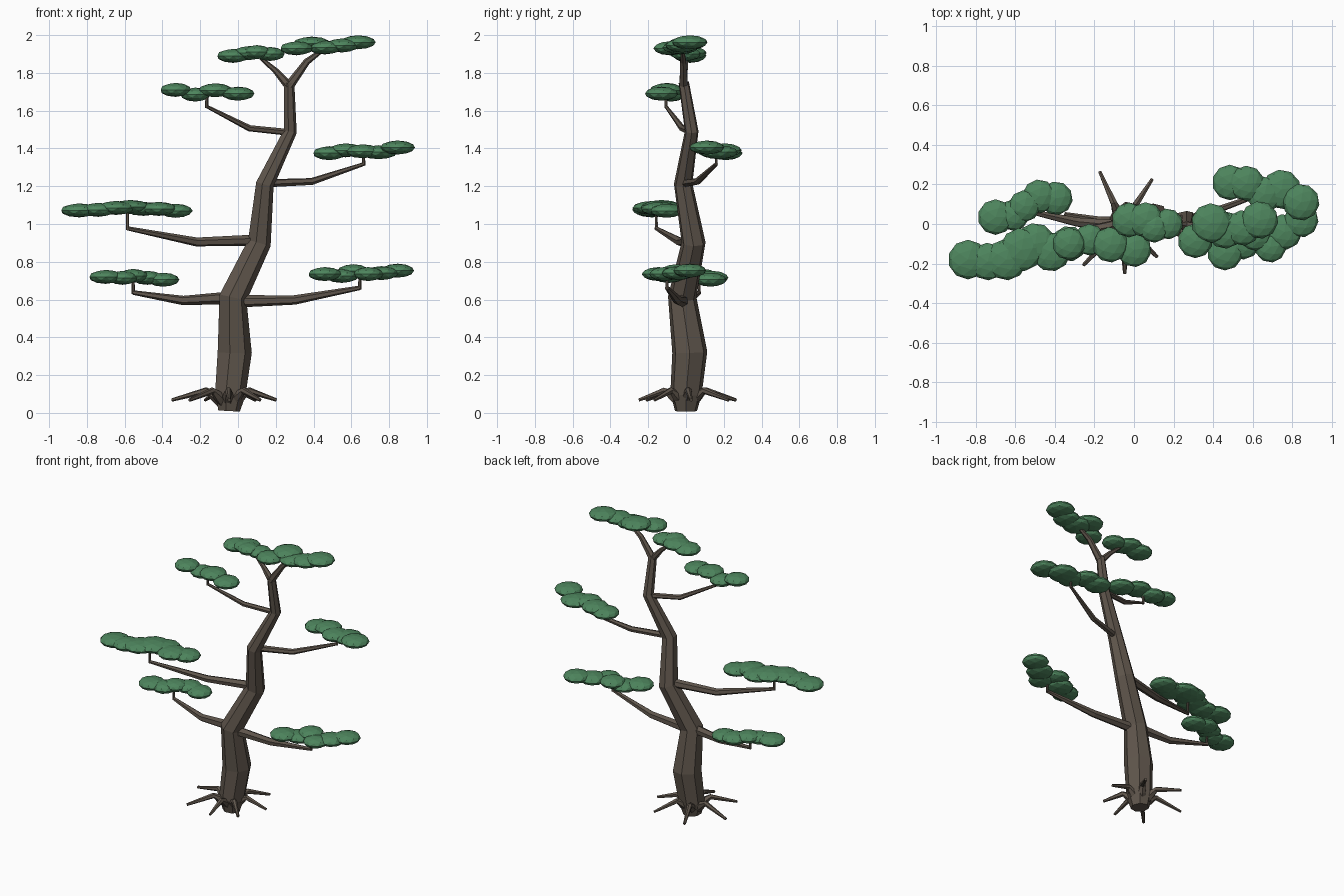
import bpy, bmesh, math
from mathutils import Vector, Matrix


def material(name, color):
    m = bpy.data.materials.new(name)
    m.diffuse_color = (*color, 1)
    return m


BARK = material("bark", (0.115, 0.092, 0.072))
LEAF = material("needles", (0.075, 0.235, 0.11))


def finish(name, bm, mat):
    bmesh.ops.recalc_face_normals(bm, faces=bm.faces)
    me = bpy.data.meshes.new(name)
    bm.to_mesh(me)
    bm.free()
    me.materials.append(mat)
    ob = bpy.data.objects.new(name, me)
    bpy.context.collection.objects.link(ob)
    return ob


def add_tube(bm, path, sides):
    """Tapered faceted tube through (x, y, z, radius) points."""
    pts = [Vector(p[:3]) for p in path]
    rings = []
    q = None
    prev = None
    for i, p in enumerate(pts):
        t = (pts[min(i + 1, len(pts) - 1)] - pts[max(i - 1, 0)]).normalized()
        if q is None:
            q = Vector((0, 0, 1)).rotation_difference(t)
        else:
            q = prev.rotation_difference(t) @ q
        prev = t
        ring = []
        for k in range(sides):
            a = math.tau * k / sides
            ring.append(bm.verts.new(
                p + q @ Vector((math.cos(a), math.sin(a), 0)) * path[i][3]))
        rings.append(ring)
    for a, b in zip(rings, rings[1:]):
        for k in range(sides):
            n = (k + 1) % sides
            bm.faces.new((a[k], a[n], b[n], b[k]))
    bm.faces.new(rings[0])
    bm.faces.new(rings[-1])


def tubes(name, paths, sides):
    bm = bmesh.new()
    for p in paths:
        add_tube(bm, p, sides)
    return finish(name, bm, BARK)


def pad(name, blobs, half=0.037):
    """Foliage cloud: flattened icospheres at (x, y, z, radius)."""
    bm = bmesh.new()
    for i, (x, y, z, r) in enumerate(blobs):
        bmesh.ops.create_icosphere(
            bm, subdivisions=2, radius=1,
            matrix=Matrix.Translation((x, y, z))
            @ Matrix.Rotation(i * 1.3, 4, 'Z')
            @ Matrix.Diagonal((r, r, half, 1)))
    return finish(name, bm, LEAF)


# Zigzag trunk
tubes("trunk", [[(-0.05, 0, 0.01, 0.06), (-0.045, 0, 0.1, 0.085),
                 (-0.022, 0.02, 0.32, 0.095), (-0.03, -0.02, 0.61, 0.077),
                 (0.11, 0.04, 0.9, 0.065), (0.14, -0.015, 1.21, 0.05),
                 (0.275, 0.03, 1.49, 0.037), (0.27, -0.012, 1.75, 0.028)]], 7)

# Surface roots arching out of the base
roots = []
for deg, reach in ((6, .26), (57, .27), (114, .29), (170, .30),
                   (226, .29), (272, .25), (316, .24)):
    c, s = math.cos(math.radians(deg)), math.sin(math.radians(deg))
    roots.append([(-0.055 + c * r, s * r, z, w) for r, z, w in
                  ((0.01, 0.035, 0.03), (0.07, 0.09, 0.029),
                   (0.115, 0.118, 0.018), (reach, 0.068, 0.009))])
tubes("roots", roots, 6)

# Branches: start, elbow, end, height of foliage above the end
branches = {
    "lower_left_branch": ((-0.03, -0.015, 0.61, .034), (-0.29, 0.01, 0.595, .025),
                          (-0.555, 0.07, 0.637, .012), 0.71),
    "lower_right_branch": ((-0.02, -0.015, 0.59, .033), (0.30, -0.045, 0.598, .025),
                           (0.645, -0.1, 0.662, .012), 0.72),
    "middle_left_branch": ((0.10, 0.035, 0.915, .03), (-0.22, -0.03, 0.905, .024),
                           (-0.585, -0.157, 0.977, .011), 1.07),
    "middle_right_branch": ((0.14, -0.012, 1.215, .022), (0.39, 0.06, 1.225, .019),
                            (0.665, 0.16, 1.317, .01), 1.39),
    "upper_left_branch": ((0.27, 0.028, 1.485, .018), (0.06, -0.02, 1.507, .017),
                          (-0.165, -0.106, 1.622, .009), 1.68),
}
for name, (a, b, c, top) in branches.items():
    twig = [(*c[:2], c[2] - 0.008, 0.009), (*c[:2], top, 0.008)]
    tubes(name, [[a, b, c], twig], 6)

# Fork at the crown
tubes("crown_fork", [
    [(0.27, -0.012, 1.73, .024), (0.20, -0.005, 1.81, .016), (0.12, 0.005, 1.88, .009)],
    [(0.27, -0.012, 1.73, .026), (0.365, -0.015, 1.86, .018), (0.46, -0.02, 1.93, .01)]], 6)

# Foliage pads
pad("lower_left_foliage", [
    (-0.70, 0.035, 0.72, .09), (-0.61, 0.045, 0.715, .08), (-0.555, 0.09, 0.725, .08),
    (-0.48, 0.14, 0.715, .085), (-0.395, 0.13, 0.705, .085)])
pad("lower_right_foliage", [
    (0.46, -0.145, 0.735, .09), (0.55, -0.09, 0.725, .09), (0.61, -0.05, 0.75, .085),
    (0.69, -0.115, 0.735, .08), (0.76, -0.04, 0.74, .09), (0.845, 0.02, 0.753, .088)])
pad("middle_left_foliage", [
    (-0.84, -0.18, 1.072, .10), (-0.74, -0.19, 1.075, .095), (-0.645, -0.18, 1.085, .105),
    (-0.57, -0.13, 1.09, .11), (-0.50, -0.10, 1.08, .105), (-0.42, -0.14, 1.08, .10),
    (-0.33, -0.10, 1.07, .09)])
pad("middle_right_foliage", [
    (0.485, 0.21, 1.375, .09), (0.57, 0.205, 1.39, .09), (0.66, 0.15, 1.385, .09),
    (0.745, 0.175, 1.38, .10), (0.845, 0.11, 1.405, .093)])
pad("upper_left_foliage", [
    (-0.33, -0.10, 1.71, .083), (-0.225, -0.08, 1.685, .08), (-0.12, -0.105, 1.708, .09),
    (0.0, -0.13, 1.69, .088)])
pad("crown_left_foliage", [
    (-0.025, 0.02, 1.89, .088), (0.06, 0.02, 1.905, .09), (0.10, -0.02, 1.91, .075),
    (0.17, 0.0, 1.90, .078)])
pad("crown_right_foliage", [
    (0.31, -0.085, 1.93, .088), (0.39, 0.005, 1.955, .10), (0.46, -0.03, 1.935, .095),
    (0.55, -0.02, 1.945, .09), (0.635, 0.02, 1.962, .095)])
